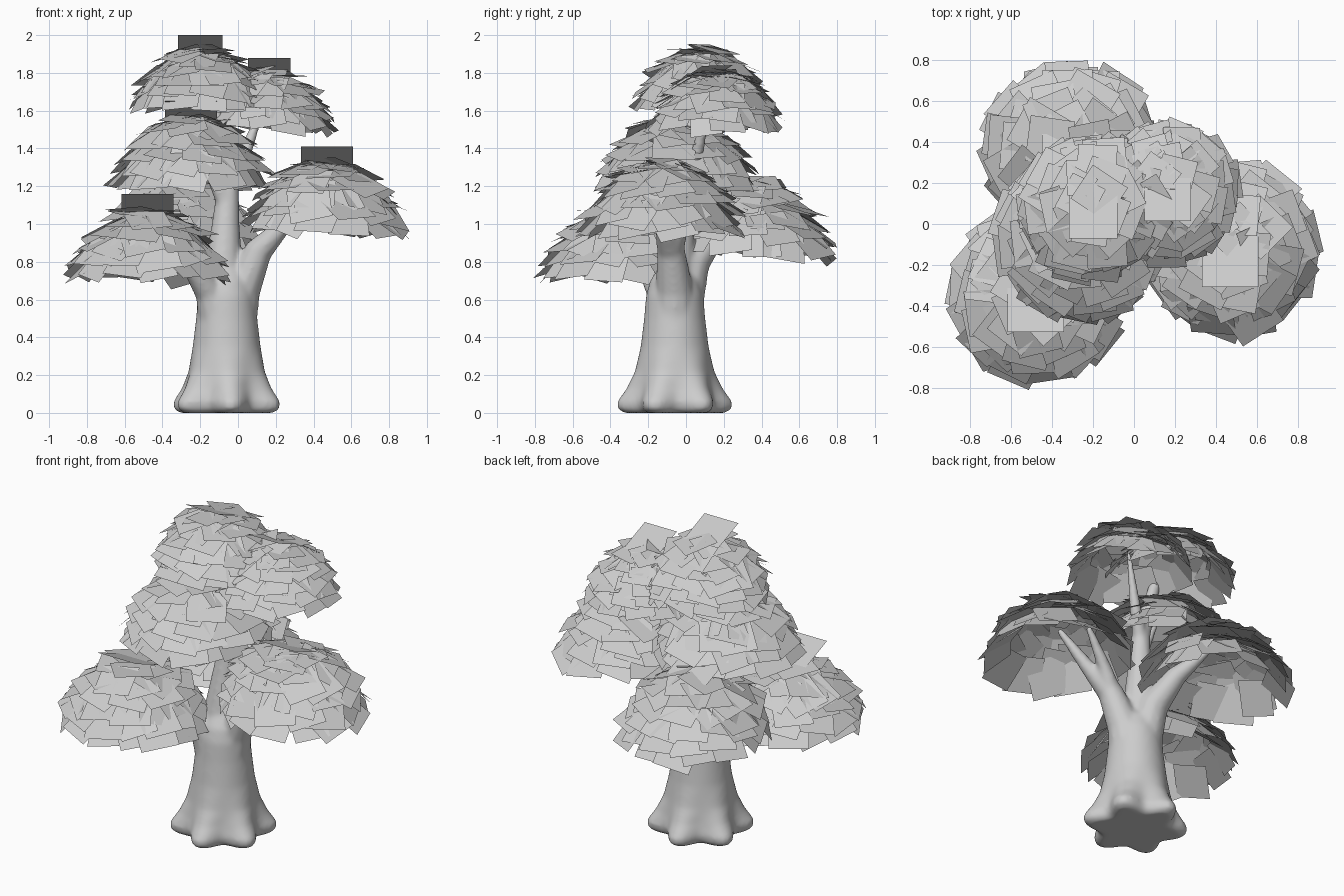
import bpy, bmesh, math, random
from mathutils import Vector, Matrix

cube = bpy.data.objects.get("Cube")
if cube:
    bpy.data.objects.remove(cube, do_unlink=True)


def make_material(name, colour):
    mat = bpy.data.materials.new(name)
    mat.use_nodes = True
    mat.diffuse_color = colour
    mat.node_tree.nodes["Principled BSDF"].inputs["Base Color"].default_value = colour
    return mat


def make_object(name, bm, mat):
    mesh = bpy.data.meshes.new(name)
    bm.to_mesh(mesh)
    bm.free()
    obj = bpy.data.objects.new(name, mesh)
    bpy.context.collection.objects.link(obj)
    mesh.materials.append(mat)
    return obj


def loft(bm, rings):
    """Skin a list of point rings and close both ends."""
    rows = [[bm.verts.new(p) for p in ring] for ring in rings]
    n = len(rows[0])
    for low, high in zip(rows, rows[1:]):
        for i in range(n):
            j = (i + 1) % n
            bm.faces.new((low[i], low[j], high[j], high[i]))
    bm.faces.new(rows[0][::-1])
    bm.faces.new(rows[-1])


def branch(bm, points, sides=12):
    """Tapered tube through (x, y, z, radius) points."""
    rings = []
    for i, p in enumerate(points):
        a, b = points[max(i - 1, 0)], points[min(i + 1, len(points) - 1)]
        way = (Vector(b[:3]) - Vector(a[:3])).normalized()
        turn = Vector((0, 0, 1)).rotation_difference(way)
        rings.append([Vector(p[:3]) + turn @ Vector((math.cos(t), math.sin(t), 0)) * p[3]
                      for t in (math.tau * k / sides for k in range(sides))])
    loft(bm, rings)


grey = make_material("plain grey", (0.61, 0.61, 0.61, 1))

# Trunk with flared, lobed roots: (height, radius, lobe depth)
profile = [(0.0, 0.23, 0.17), (0.02, 0.262, 0.17), (0.06, 0.268, 0.15), (0.13, 0.235, 0.09),
           (0.22, 0.205, 0.03), (0.35, 0.18, 0), (0.5, 0.162, 0), (0.62, 0.152, 0),
           (0.7, 0.13, 0), (0.76, 0.09, 0), (0.8, 0.04, 0)]
trunk = bmesh.new()
SIDES = 48
loft(trunk, [[Vector((-0.06 + r * (1 + d * math.cos(6 * t + 2.6)) * math.cos(t),
                      -0.06 + r * (1 + d * math.cos(6 * t + 2.6)) * math.sin(t), z))
              for t in (math.tau * k / SIDES for k in range(SIDES))]
             for z, r, d in profile])

# Main stem and limbs, each ending inside a leaf crown
limbs = [
    [(-0.08, -0.05, 0.5, 0.12), (-0.08, -0.05, 0.75, 0.105), (-0.065, -0.03, 1.0, 0.075),
     (-0.05, 0.0, 1.25, 0.055), (-0.1, 0.03, 1.5, 0.04), (-0.17, 0.06, 1.82, 0.02)],
    [(-0.03, -0.06, 0.42, 0.125), (0.02, -0.06, 0.65, 0.1), (0.11, -0.08, 0.86, 0.075),
     (0.24, -0.12, 0.99, 0.045), (0.42, -0.17, 1.2, 0.02)],
    [(0.1, -0.07, 0.84, 0.06), (0.2, -0.03, 0.98, 0.04), (0.36, 0.02, 1.16, 0.02)],
    [(-0.09, -0.09, 0.42, 0.11), (-0.15, -0.13, 0.64, 0.08), (-0.26, -0.22, 0.8, 0.05),
     (-0.42, -0.35, 0.96, 0.02)],
    [(-0.08, -0.02, 0.55, 0.11), (-0.11, 0.04, 0.8, 0.09), (-0.18, 0.17, 0.97, 0.06),
     (-0.3, 0.32, 1.12, 0.02)],
    [(-0.05, 0.0, 1.22, 0.045), (0.04, 0.06, 1.38, 0.035), (0.15, 0.13, 1.68, 0.015)],
    [(-0.06, -0.03, 1.1, 0.05), (-0.14, -0.06, 1.25, 0.03), (-0.24, -0.08, 1.46, 0.015)],
]
for limb in limbs:
    branch(trunk, limb)
trunk_obj = make_object("trunk_and_branches", trunk, grey)

# Blend the limbs into one smooth skin
remesh = trunk_obj.modifiers.new("blend", "REMESH")
remesh.mode = "VOXEL"
remesh.voxel_size = 0.012
remesh.use_smooth_shade = True
soften = trunk_obj.modifiers.new("soften", "SMOOTH")
soften.factor = 0.5
soften.iterations = 14


def leaf(bm, place, size):
    corners = ((-1, -1), (1, -1), (1, 1), (-1, 1))
    bm.faces.new([bm.verts.new(place @ Vector((x * size / 2, y * size / 2, 0)))
                  for x, y in corners])


# Leaf rings of one crown: (count, radius, height, tilt, leaf size)
leaf_rings = [(14, 0.35, 0.085, 48, 0.22), (14, 0.33, 0.15, 40, 0.22), (13, 0.29, 0.21, 33, 0.22),
              (11, 0.24, 0.27, 26, 0.22), (9, 0.175, 0.32, 18, 0.22), (5, 0.1, 0.36, 8, 0.22)]


def crown(name, x, y, top, scale, seed, sag=(0, 0)):
    """Dome of overlapping flat leaves under one tilted top leaf."""
    rng = random.Random(seed)
    bm = bmesh.new()
    for count, radius, height, tilt, size in leaf_rings:
        start = rng.uniform(0, math.tau)
        for k in range(count):
            angle = start + math.tau * (k + rng.uniform(-0.2, 0.2)) / count
            drop = radius * (sag[0] * math.cos(angle) + sag[1] * math.sin(angle))
            place = (Matrix.Rotation(angle, 4, "Z")
                     @ Matrix.Translation((radius + rng.uniform(-0.015, 0.015), 0,
                                           height - drop + rng.uniform(-0.015, 0.015)))
                     @ Matrix.Rotation(math.radians(tilt + rng.uniform(-11, 11)), 4, "Y")
                     @ Matrix.Rotation(math.radians(rng.uniform(-7, 7)), 4, "X")
                     @ Matrix.Rotation(rng.uniform(-0.35, 0.35), 4, "Z"))
            leaf(bm, place, size * rng.uniform(0.9, 1.1))
    # Top leaf, raised at the front
    leaf(bm, Matrix.Translation((0, -0.05, 0.41)) @ Matrix.Rotation(math.radians(-22), 4, "X"), 0.275)
    obj = make_object(name, bm, grey)
    obj.scale = (scale, scale, scale)
    obj.location = (x, y + 0.05 * scale, top - 0.4615 * scale)


crown("top_crown", -0.2, 0.04, 2.0, 0.86, 1)
crown("upper_side_crown", 0.165, 0.12, 1.88, 0.82, 2, (0.08, 0))
crown("middle_crown", -0.25, -0.1, 1.65, 1.0, 3)
crown("left_crown", 0.47, -0.18, 1.41, 1.0, 4, (0.07, 0))
crown("right_crown", -0.48, -0.4, 1.16, 1.0, 5)
crown("back_crown", -0.31, 0.31, 1.31, 1.02, 6, (0, 0.1))
